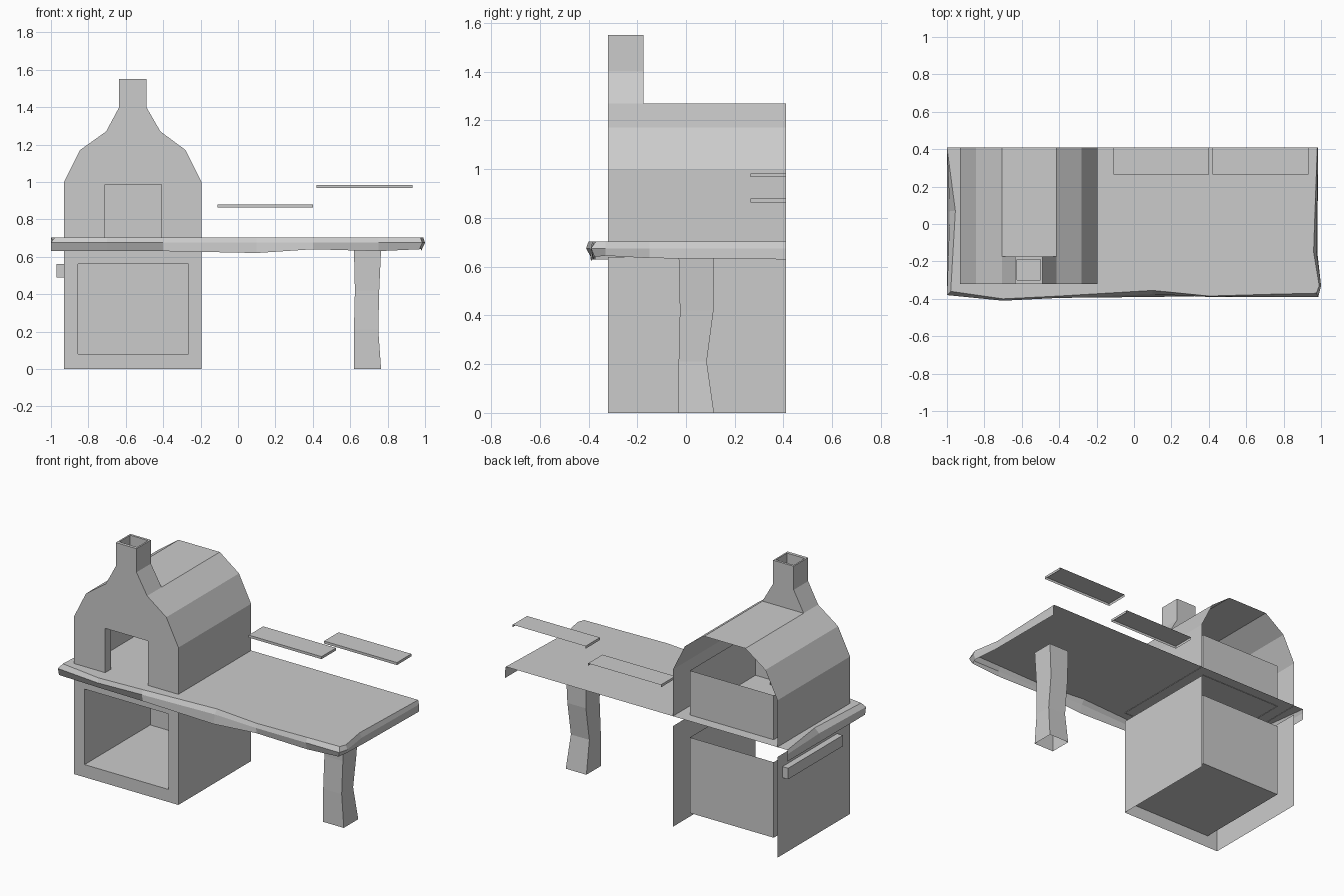
import bpy, bmesh

if "Cube" in bpy.data.objects:
    bpy.data.objects.remove(bpy.data.objects["Cube"])


def make(name, verts, faces):
    me = bpy.data.meshes.new(name)
    me.from_pydata(verts, [], faces)
    bm = bmesh.new()
    bm.from_mesh(me)
    bmesh.ops.remove_doubles(bm, verts=bm.verts, dist=1e-5)
    bmesh.ops.recalc_face_normals(bm, faces=bm.faces)
    bm.to_mesh(me)
    bm.free()
    ob = bpy.data.objects.new(name, me)
    bpy.context.collection.objects.link(ob)
    return ob


def loft(name, rows, closed=True, caps=()):
    """Skin between rows of equal length; caps lists row indices to fill."""
    n = len(rows[0])
    verts = [p for r in rows for p in r]
    faces = []
    for r in range(len(rows) - 1):
        for i in range(n if closed else n - 1):
            j = (i + 1) % n
            faces.append((r * n + i, r * n + j, (r + 1) * n + j, (r + 1) * n + i))
    for c in caps:
        faces.append(tuple(c * n + i for i in range(n)))
    return make(name, verts, faces)


def open_box(name, x, y, z, sides):
    """Thin-walled box with only the named sides (L R F K=back T B)."""
    verts = [(a, b, c) for c in z for b in y for a in x]
    quads = {'B': (0, 1, 3, 2), 'T': (4, 5, 7, 6), 'F': (0, 1, 5, 4),
             'K': (2, 3, 7, 6), 'L': (0, 2, 6, 4), 'R': (1, 3, 7, 5)}
    return make(name, verts, [quads[s] for s in sides])


def rect(x0, x1, y0, y1, z):
    return [(x0, y0, z), (x1, y0, z), (x1, y1, z), (x0, y1, z)]


def front_rect(x0, x1, z0, z1, y):
    return [(x0, y, z0), (x1, y, z0), (x1, y, z1), (x0, y, z1)]


F, K = -0.32, 0.41          # front and back planes of the oven
L, R = -0.93, -0.195        # left and right walls

# Base cabinet: side walls, framed front, recessed wood store
open_box("base_sides", (L, R), (F, K), (0, 0.64), "LR")
loft("base_front", [front_rect(L, R, 0, 0.64, F), front_rect(-0.855, -0.265, 0.08, 0.56, F)])
open_box("wood_store", (-0.855, -0.265), (F, 0.34), (0.08, 0.56), "LRKB")

# Towel rail on the left wall
open_box("side_rail", (-0.97, L), (-0.19, 0.36), (0.49, 0.56), "LFKTB")

# Oven hood: shell open at the back, front with doorway
arch = [(L, 0.70), (L, 1.0), (-0.845, 1.17), (-0.705, 1.27),
        (-0.415, 1.27), (-0.28, 1.17), (R, 1.0), (R, 0.70)]
door = [(-0.41, 0.70), (-0.41, 0.985), (-0.71, 0.985), (-0.71, 0.70)]
loft("oven_shell", [[(x, y, z) for x, z in arch] for y in (F, K)], closed=False)
front = arch + door
make("oven_front", [(x, F, z) for x, z in front], [tuple(range(len(front)))])
loft("door_jamb", [[(x, y, z) for x, z in door] for y in (F, F + 0.06)], closed=False)
open_box("oven_chamber", (-0.855, -0.265), (F, 0.34), (0.70, 0.985), "LRK")

# Chimney with flared foot and hollow top
loft("chimney", [rect(-0.705, -0.415, F, -0.175, 1.27),
                 rect(-0.635, -0.49, F, -0.175, 1.40),
                 rect(-0.635, -0.49, F, -0.175, 1.55),
                 rect(-0.625, -0.50, -0.30, -0.19, 1.55),
                 rect(-0.625, -0.50, -0.30, -0.19, 1.40)])

# Live-edge counter: top sheet with a wavy skirt on three sides
top = [(-1.0, 0.41), (-0.955, 0.07), (-0.98, -0.36), (-0.70, -0.40), (-0.40, -0.385),
       (0.10, -0.355), (0.40, -0.385), (0.75, -0.375), (0.975, -0.37),
       (0.99, -0.33), (0.96, -0.15), (0.98, 0.41)]
mid = [(-1.0, 0.41), (-0.985, 0.07), (-1.0, -0.38), (-0.70, -0.41), (-0.40, -0.395),
       (0.10, -0.375), (0.40, -0.39), (0.75, -0.39), (0.985, -0.39),
       (1.0, -0.33), (0.975, -0.15), (0.985, 0.41)]
low = [(-1.0, 0.41), (-1.0, 0.07), (-1.0, -0.37), (-0.70, -0.38), (-0.40, -0.385),
       (0.10, -0.39), (0.40, -0.385), (0.75, -0.38), (0.97, -0.375),
       (0.985, -0.33), (0.98, -0.15), (0.985, 0.41)]
low_z = [0.63, 0.63, 0.63, 0.63, 0.63, 0.62, 0.64, 0.63, 0.64, 0.645, 0.635, 0.63]
loft("counter", [[(x, y, 0.703) for x, y in top],
                 [(x, y, 0.675) for x, y in mid],
                 [(x, y, z) for (x, y), z in zip(low, low_z)]],
     closed=False, caps=(0,))

# Rough timber leg
loft("leg", [rect(0.62, 0.765, -0.03, 0.115, 0),
             rect(0.62, 0.75, -0.03, 0.085, 0.21),
             rect(0.625, 0.755, -0.025, 0.113, 0.42),
             rect(0.62, 0.765, -0.03, 0.115, 0.64)])

# Two wall shelves
for i, (x, z) in enumerate(((-0.11, 0.863), (0.42, 0.967))):
    open_box(f"shelf_{i + 1}", (x, x + 0.512), (0.265, K), (z, z + 0.016), "LRFT")
